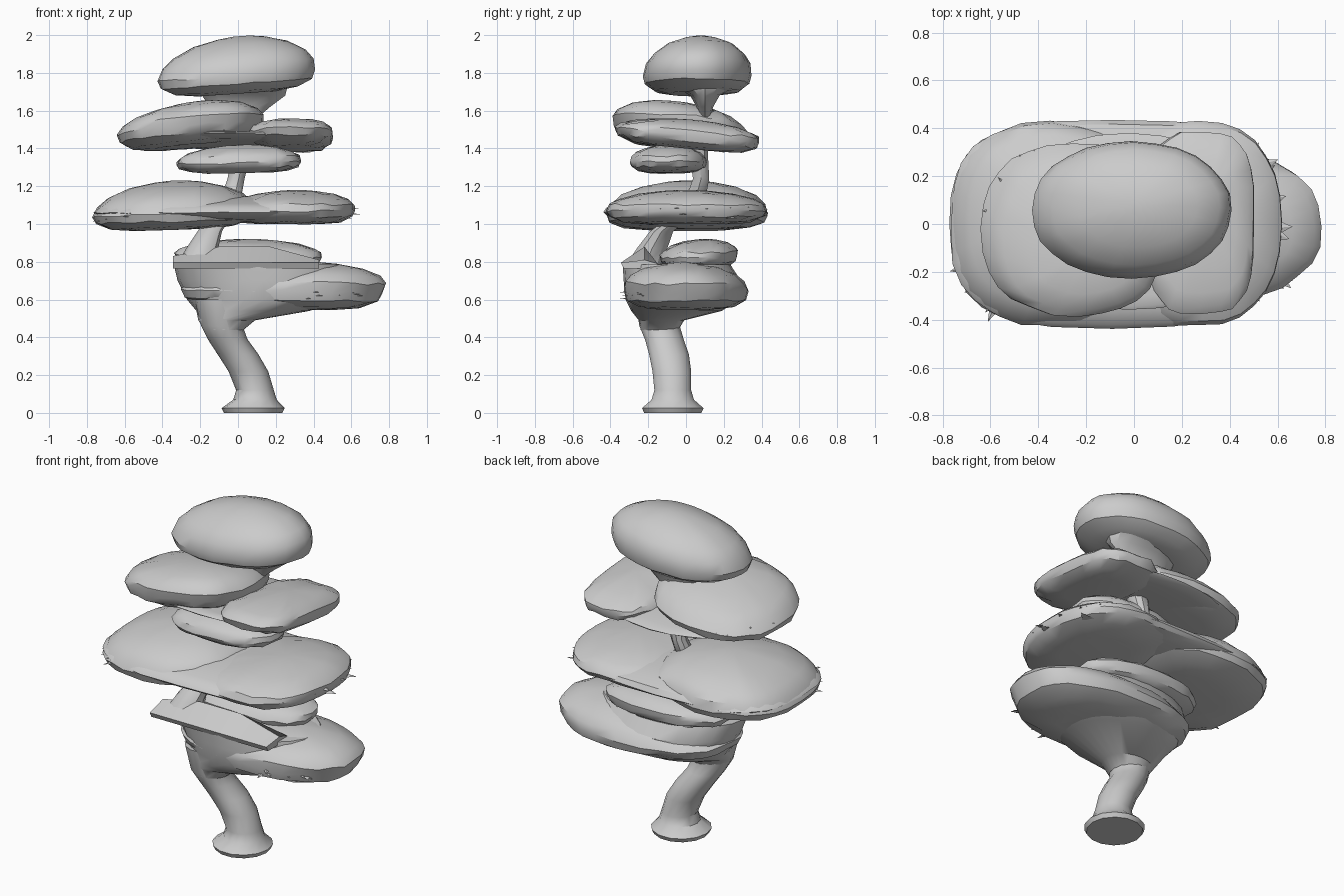
import bpy, bmesh, math, random
from mathutils import Vector

random.seed(4)
cube = bpy.data.objects.get("Cube")
if cube:
    bpy.data.objects.remove(cube)

grey = bpy.data.materials.new("light grey clay")
grey.use_nodes = True
colour = (0.6, 0.6, 0.6, 1)
grey.diffuse_color = colour
grey.node_tree.nodes["Principled BSDF"].inputs["Base Color"].default_value = colour


def finish(name, bm, angle=35):
    bmesh.ops.recalc_face_normals(bm, faces=bm.faces)
    mesh = bpy.data.meshes.new(name)
    bm.to_mesh(mesh)
    bm.free()
    mesh.materials.append(grey)
    ob = bpy.data.objects.new(name, mesh)
    bpy.context.collection.objects.link(ob)
    bpy.ops.object.select_all(action="DESELECT")
    ob.select_set(True)
    bpy.context.view_layer.objects.active = ob
    bpy.ops.object.shade_smooth_by_angle(angle=math.radians(angle))


def loft(name, rings):
    """Skin a list of closed point loops and cap both ends."""
    bm = bmesh.new()
    loops = [[bm.verts.new(p) for p in ring] for ring in rings]
    n = len(loops[0])
    for a, b in zip(loops, loops[1:]):
        for i in range(n):
            j = (i + 1) % n
            bm.faces.new((a[i], a[j], b[j], b[i]))
    bm.faces.new(loops[0])
    bm.faces.new(loops[-1])
    finish(name, bm)


def oval(x, y, z, rx, ry, n=14):
    turn = [math.tau * i / n for i in range(n)]
    return [Vector((x + rx * math.cos(t), y + ry * math.sin(t), z)) for t in turn]


def limb(name, path, n=14):
    loft(name, [oval(x, y, z, r, r, n) for x, y, z, r in path])


# Shared cushion section: (height below/above the rim, share of the radius)
SECTION = [(-1, .5), (-.85, .78), (-.45, .96), (0, 1), (.3, .96),
           (.55, .84), (.8, .6), (.95, .3), (1, .1)]


def pad(name, xs, ys, zs, rim, tilt=(0, 0), peak=(0, 0), square=.85, rough=.02, n=28):
    """Lumpy foliage cushion filling the given extents."""
    cx, cy = sum(xs) / 2, sum(ys) / 2
    rx, ry = (xs[1] - xs[0]) / 2, (ys[1] - ys[0]) / 2
    rings = []
    wobble = [random.uniform(1 - rough, 1 + rough / 2) for _ in range(n)]
    for h, s in SECTION:
        z = rim + h * ((zs[1] - rim) if h > 0 else (rim - zs[0]))
        up = max(h, 0)
        ring = []
        for i in range(n):
            t = math.tau * i / n
            c, d = math.cos(t), math.sin(t)
            dx = rx * math.copysign(abs(c) ** square, c) * s * wobble[i]
            dy = ry * math.copysign(abs(d) ** square, d) * s * wobble[i]
            dz = tilt[0] * dx + tilt[1] * dy + random.uniform(-rough, rough) * .4 * s * s
            ring.append(Vector((cx + dx + peak[0] * up, cy + dy + peak[1] * up, z + dz)))
        rings.append(ring)
    loft(name, rings)


def shards(name, xs, ys, z, arc, count):
    """Thin ragged slivers lying along part of a pad rim."""
    bm = bmesh.new()
    cx, cy = sum(xs) / 2, sum(ys) / 2
    rx, ry = (xs[1] - xs[0]) / 2, (ys[1] - ys[0]) / 2
    for _ in range(count):
        t = math.radians(random.uniform(*arc))
        out = Vector((rx * math.cos(t), ry * math.sin(t), 0))
        side = Vector((-out.y, out.x, 0)).normalized() * random.uniform(.03, .06)
        root = Vector((cx, cy, z + random.uniform(-.03, .03))) + out * .85
        tip = root + out * random.uniform(.2, .36) + side * random.uniform(-1, 1)
        lift = Vector((0, 0, .015))
        a, b, c, d = [bm.verts.new(p) for p in (root - side, root + side, root + lift, tip)]
        for f in ((a, b, d), (b, c, d), (c, a, d), (a, c, b)):
            bm.faces.new(f)
    finish(name, bm, 20)


# Trunk with flared foot
limb("trunk", [
    (.08, -.07, 0, .155), (.08, -.07, .025, .167), (.09, -.07, .07, .115),
    (.09, -.07, .12, .1), (.055, -.075, .22, .105), (0, -.09, .31, .108),
    (-.055, -.115, .39, .105), (-.085, -.14, .46, .11), (-.1, -.14, .6, .13)])

# Solid body of the lowest pad, spreading from the trunk
loft("lowest_pad_body", [
    oval(-.075, -.14, .44, .105, .1, 24), oval(-.06, -.13, .49, .15, .12, 24),
    oval(.08, -.05, .54, .3, .24, 24), oval(.14, -.02, .6, .41, .3, 24),
    oval(.13, -.02, .7, .45, .31, 24), oval(.1, -.05, .785, .44, .285, 24)])

# Upper stem winding between the pads
limb("upper_stem", [
    (-.22, -.22, .77, .11), (-.19, -.18, .87, .085), (-.15, -.13, .96, .065),
    (-.1, -.03, 1.04, .06), (-.04, .05, 1.13, .055), (-.01, .08, 1.24, .045),
    (.01, .07, 1.34, .05), (.03, .06, 1.43, .06), (.02, .09, 1.5, .055),
    (0, .1, 1.6, .05)], 10)

# Foliage pads from bottom to top
pad("lowest_pad", (-.31, .77), (-.33, .33), (.55, .8), .645, (-.02, 0), (.14, -.03))
pad("low_shelf", (-.34, .45), (-.14, .27), (.77, .92), .83, (-.03, 0), (.04, .04))
pad("middle_joining_pad", (-.77, .59), (-.44, .44), (1.02, 1.15), 1.06, square=.65, rough=.012)
pad("middle_left_pad", (-.78, .08), (-.43, .43), (.97, 1.23), 1.05, (.03, 0), (.03, .02))
pad("middle_right_pad", (-.08, .62), (-.43, .43), (1.0, 1.18), 1.07, peak=(.04, 0))
pad("small_front_pad", (-.33, .34), (-.3, .11), (1.27, 1.42), 1.325, (.02, 0), (.02, 0))
pad("upper_joining_pad", (-.5, .46), (-.36, .38), (1.42, 1.47), 1.445, (0, -.1), rough=.01)
pad("upper_right_pad", (.05, .505), (-.38, .39), (1.4, 1.55), 1.47, (0, -.1), (.02, .05), .65)
pad("upper_left_pad", (-.64, .13), (-.38, .34), (1.41, 1.65), 1.5, (.09, -.07), (.06, -.07))
pad("crown_pad", (-.43, .41), (-.23, .345), (1.69, 1.995), 1.785, (.07, 0), (.03, .02),
    square=.95, rough=.012)

# Flat ledge across the front, in front of the low shelf
loft("front_ledge", [
    [(x, -.33, .765), (x, -.345, .795), (x, -.22, top), (x, -.15, .79), (x, -.15, .765)]
    for x, top in ((-.345, .83), (-.1, .88), (.17, .88), (.43, .81))])

# Wedge carrying the crown, wide from side to side
loft("crown_wedge", [oval(0, .1, 1.56, .1, .03), oval(.01, .1, 1.62, .16, .045),
                     oval(.03, .1, 1.68, .22, .08), oval(.02, .1, 1.72, .24, .15)])

# Ragged rim slivers
shards("lowest_slivers", (-.31, .73), (-.33, .33), .62, (-70, -35), 7)
shards("middle_left_slivers", (-.74, .05), (-.42, .42), 1.04, (205, 235), 6)
shards("middle_right_slivers", (-.1, .6), (-.42, .42), 1.06, (-50, 50), 9)
shards("upper_left_slivers", (-.6, .12), (-.36, .3), 1.46, (120, 160), 6)
